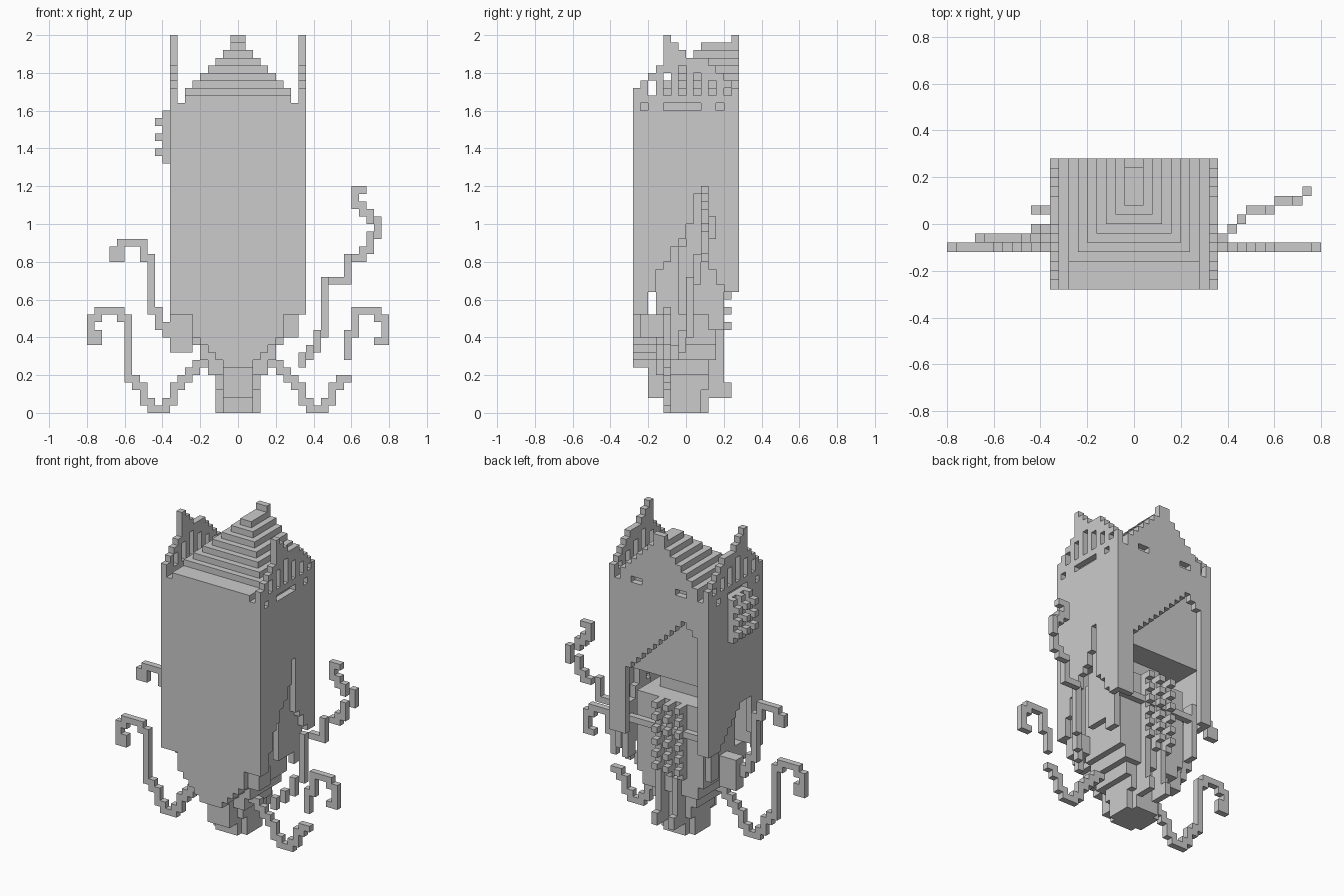
import bpy
import bmesh
from mathutils import Vector

UNIT = 0.04  # edge length of one block

if "Cube" in bpy.data.objects:
    bpy.data.objects.remove(bpy.data.objects["Cube"], do_unlink=True)

stone = bpy.data.materials.new("stone grey")
stone.use_nodes = True
grey = (0.6, 0.6, 0.6, 1.0)
stone.diffuse_color = grey
stone.node_tree.nodes["Principled BSDF"].inputs["Base Color"].default_value = grey


def box(x, y, z):
    """Set of unit blocks inside three half-open ranges."""
    return {(i, j, k) for i in range(*x) for j in range(*y) for k in range(*z)}


def mirrored(cells):
    return {(-1 - i, j, k) for i, j, k in cells}


def build(name, cells):
    """Turn blocks into one mesh that keeps only the exposed faces."""
    bm = bmesh.new()
    corners = {}

    def corner(p):
        key = tuple(round(c) for c in p)
        if key not in corners:
            corners[key] = bm.verts.new(Vector(key) * UNIT)
        return corners[key]

    for cell in sorted(cells):
        base = Vector(cell)
        for axis in range(3):
            for side in (0, 1):
                out = Vector((0, 0, 0))
                out[axis] = 2 * side - 1
                if tuple(round(c) for c in base + out) in cells:
                    continue
                u, v = Vector((0, 0, 0)), Vector((0, 0, 0))
                u[(axis + 1) % 3] = 1
                v[(axis + 2) % 3] = 1
                start = base + (out if side else Vector((0, 0, 0)))
                ring = [start, start + u, start + u + v, start + v]
                if not side:
                    ring.reverse()
                bm.faces.new([corner(p) for p in ring])
    mesh = bpy.data.meshes.new(name)
    bm.to_mesh(mesh)
    bm.free()
    mesh.materials.append(stone)
    obj = bpy.data.objects.new(name, mesh)
    bpy.context.collection.objects.link(obj)


def walk(points, depth):
    """Trail of blocks through (x, z) corners; depth gives y for each x."""
    x, z = points[0]
    cells = {(x, depth(x), z)}
    for tx, tz in points[1:]:
        while (x, z) != (tx, tz):
            if z != tz:
                z += 1 if tz > z else -1
                if abs(tx - x) > abs(tz - z):
                    cells.add((x, depth(x), z))
                    x += 1 if tx > x else -1
            else:
                x += 1 if tx > x else -1
            cells.add((x, depth(x), z))
    return cells


# Front wall with a tapering lower tip
front = box((-9, 9), (-7, -6), (13, 41)) | box((-7, 7), (-7, -6), (41, 42))
front |= box((-6, 6), (-7, -4), (10, 13))
for k in range(6, 10):
    front |= box((4 - k, k - 4), (-7, -4), (k, k + 1))
build("front_wall", front)

# Side walls: spired gable, window slots and an arched opening
gable = [43, 44, 45, 46, 50, 49, 48, 47, 47, 47, 46, 45, 44, 43]


def side_wall(arch):
    wall = set()
    for j, top in enumerate(gable, -7):
        wall |= box((8, 9), (j, j + 1), (13 if j < -5 else 16, top))
    for j, top in enumerate(arch, -5):
        wall -= box((8, 9), (j, j + 1), (0, top))
    for j, top in ((-5, 44), (-3, 45), (-1, 46), (1, 45), (3, 44), (5, 43)):
        wall -= box((8, 9), (j, j + 1), (42, top))
    for j in ((-6, -5), (-3, 2), (4, 5)):
        wall -= box((8, 9), j, (40, 41))
    return wall


build("left_wall", side_wall([16, 19, 20, 22, 23, 25, 29, 20, 19, 17, 16]))
build("right_wall", mirrored(side_wall([16, 22, 22, 22, 21, 20, 19, 18, 17])))

# Back wall with a slanted opening
back = box((-9, 9), (6, 7), (16, 41))
for i in range(-7, 6):
    top = 32 - i if i >= -5 else 42 + i
    back -= box((i, i + 1), (6, 7), (0, top))
build("back_wall", back)

# Stepped half-pyramid roof
roof = box((-7, 7), (-6, 7), (41, 42)) | box((-1, 1), (6, 7), (49, 50))
for k in range(7):
    roof |= box((k - 7, 7 - k), (k - 4, 7), (42 + k, 43 + k))
for i in ((-5, -3), (3, 5)):
    roof -= box(i, (6, 7), (41, 42))
build("stepped_roof", roof)

# Solid upper body behind the walls
build("upper_body", box((-8, 8), (-6, 5), (26, 41)) | box((-8, 8), (5, 6), (40, 41)))

# Inner core narrowing down to the foot
core = set()
for half, near, far, low, high in (
        (3, -3, 3, 0, 5), (4, -4, 3, 5, 7), (5, -4, 4, 7, 9),
        (6, -4, 4, 9, 22), (4, -4, 1, 22, 26)):
    core |= box((-half, half), (near, far), (low, high))
for i in (-3, 2):
    for j in (-3, 2):
        core -= box((i, i + 1), (j, j + 1), (0, 3))
core |= box((-2, 2), (-5, -3), (2, 6))
build("core", core)
build("cross_beam", box((-8, 8), (4, 5), (17, 18)))
build("left_inner_panel", box((7, 8), (-1, 3), (13, 22)) | box((7, 8), (0, 2), (22, 26)))

# Shoulders, rear posts and rear legs
build("left_shoulder", box((6, 8), (-6, -3), (10, 13)))
build("right_shoulder", box((-9, -6), (-2, 0), (8, 13)))
post = box((7, 8), (3, 5), (11, 20))
build("left_posts", post)
build("right_posts", mirrored(post))
leg = box((1, 2), (3, 5), (2, 10)) | box((1, 2), (5, 6), (2, 4))
build("left_rear_leg", leg)
build("right_rear_leg", mirrored(leg))


# Studded grilles: three bars, each with three pegs
def grille(low, high):
    bars, pegs = set(), set()
    for j in (-3, -1, 1):
        bars |= box((j, j + 1), (0, 1), (low, high))
        for k in range(low + 1, high, 2):
            pegs |= box((j, j + 1), (1, 2), (k, k + 1))
    return bars | pegs


build("side_grille", {(-10 - j, i, k) for i, j, k in grille(33, 40)})
for name, low in (("upper_grille", 16), ("lower_grille", 10)):
    build(name, {(i, j + 4, k) for i, j, k in grille(low, low + 6)})


# Curling tendrils
def flat(y):
    return lambda x: y


def drift(x):
    return min(x - 11, 1 + (x - 12) // 3)


root = [(4, 6), (5, 6), (6, 5), (7, 4), (8, 3), (8, 2), (9, 1), (9, 0),
        (11, 0), (12, 1), (12, 2), (13, 3), (14, 4)]
curl = [(15, 12), (15, 13), (18, 13), (19, 12), (19, 9), (18, 9)]
build("right_lower_tendril", mirrored(
    walk(root + [(14, 12)] + curl + [(18, 10)], flat(-3))))
build("left_lower_tendril", walk(root, flat(-3)))
build("left_curl", walk([(14, 7), (14, 10), (15, 10)] + curl, flat(-3)))
build("right_upper_tendril", mirrored(walk(
    [(6, 10), (9, 10), (10, 11), (10, 12), (11, 13), (11, 19), (12, 20),
     (12, 21), (13, 22), (15, 22), (16, 21), (16, 20), (15, 20), (15, 21)],
    flat(-2))))
build("left_upper_tendril", walk(
    [(8, 6), (9, 7), (9, 8), (10, 8), (10, 9), (11, 10), (11, 16), (12, 17),
     (14, 17), (14, 20), (16, 20), (17, 21), (17, 22), (18, 23), (18, 24),
     (17, 25), (16, 26), (15, 27), (15, 28), (16, 29)], drift))
